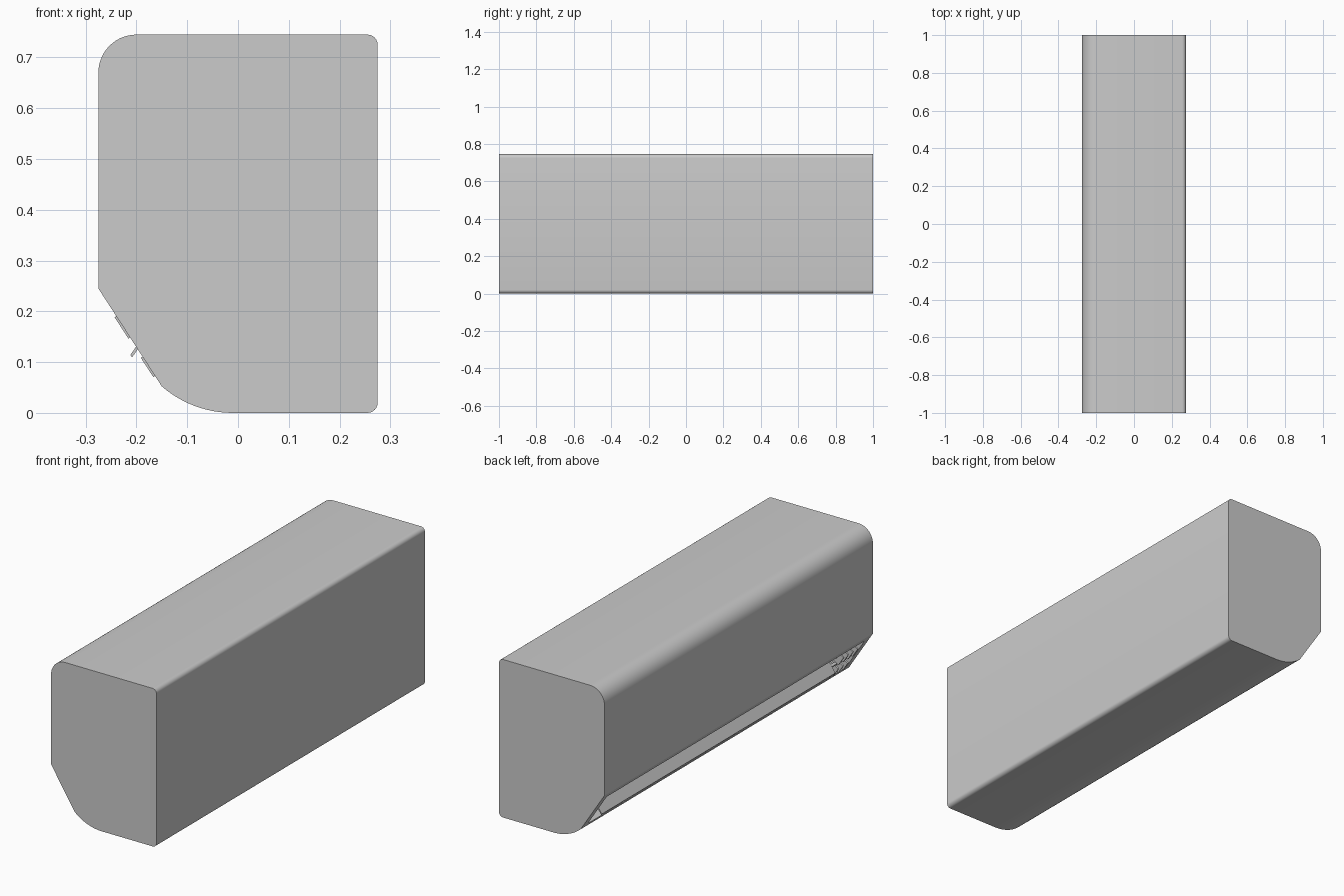
import bpy, bmesh, math
from mathutils import Vector

if "Cube" in bpy.data.objects:
    bpy.data.objects.remove(bpy.data.objects["Cube"])

# Outlet slope: s runs down the sloping face, d runs inward from it
TOP = Vector((-0.275, 0.245))
U = Vector((0.125, -0.193)).normalized()
N = Vector((-U.y, U.x))


def slope(s, d):
    return TOP + U * s + N * d


def arc(cx, cz, r, a0, a1, n):
    return [(cx + r * math.cos(math.radians(a0 + (a1 - a0) * i / n)),
             cz + r * math.sin(math.radians(a0 + (a1 - a0) * i / n))) for i in range(n + 1)]


def prism(name, pts, y0, y1):
    bm = bmesh.new()
    face = bm.faces.new([bm.verts.new((p[0], y0, p[1])) for p in pts])
    ext = bmesh.ops.extrude_face_region(bm, geom=[face])
    verts = [v for v in ext["geom"] if isinstance(v, bmesh.types.BMVert)]
    bmesh.ops.translate(bm, verts=verts, vec=(0, y1 - y0, 0))
    bmesh.ops.recalc_face_normals(bm, faces=bm.faces[:])
    me = bpy.data.meshes.new(name)
    bm.to_mesh(me)
    bm.free()
    ob = bpy.data.objects.new(name, me)
    bpy.context.collection.objects.link(ob)
    return ob


def slab(name, s0, s1, d0, d1, y0, y1):
    return prism(name, [slope(s0, d0), slope(s1, d0), slope(s1, d1), slope(s0, d1)], y0, y1)


# Casing profile with rounded corners and sloping outlet face
profile = (arc(0.255, 0.02, 0.02, -90, 0, 6) + arc(0.255, 0.725, 0.02, 0, 90, 6)
           + arc(-0.20, 0.67, 0.075, 90, 180, 14) + [tuple(TOP)]
           + arc(-0.01, 0.214, 0.214, 229.1, 270, 12))
casing = prism("casing", profile, -1, 1)

# Recessed air outlet
cutter = slab("outlet_cutter", 0.03, 0.212, -0.03, 0.11, -0.96, 0.96)
cutter.hide_render = True
mod = casing.modifiers.new("outlet", 'BOOLEAN')
mod.operation = 'DIFFERENCE'
mod.solver = 'EXACT'
mod.object = cutter
bpy.context.view_layer.objects.active = casing
casing.select_set(True)
bpy.ops.object.modifier_apply(modifier="outlet")
bpy.data.objects.remove(cutter)
bpy.ops.object.shade_smooth_by_angle(angle=math.radians(25))

# Long louver tilted through the outlet
prism("louver", [slope(0.144, -0.018), slope(0.150, -0.018), slope(0.114, 0.07), slope(0.108, 0.07)],
      -0.81, 0.93)

# Louver pivots at both ends
for i, (a, b) in enumerate([(-0.96, -0.81), (0.93, 0.96)]):
    slab(f"louver_pivot_{i}", 0.130, 0.142, 0.01, 0.022, a, b)

# Short vanes and cross bars of the end mechanism
for i in range(4):
    y = -0.83 - 0.035 * i
    slab(f"upper_vane_{i}", 0.065, 0.115, -0.004, 0.05, y - 0.004, y + 0.004)
    slab(f"lower_vane_{i}", 0.160, 0.205, -0.004, 0.05, y - 0.004, y + 0.004)
for i, s in enumerate((0.085, 0.18)):
    slab(f"vane_bar_{i}", s, s + 0.008, 0.02, 0.028, -0.96, -0.82)
